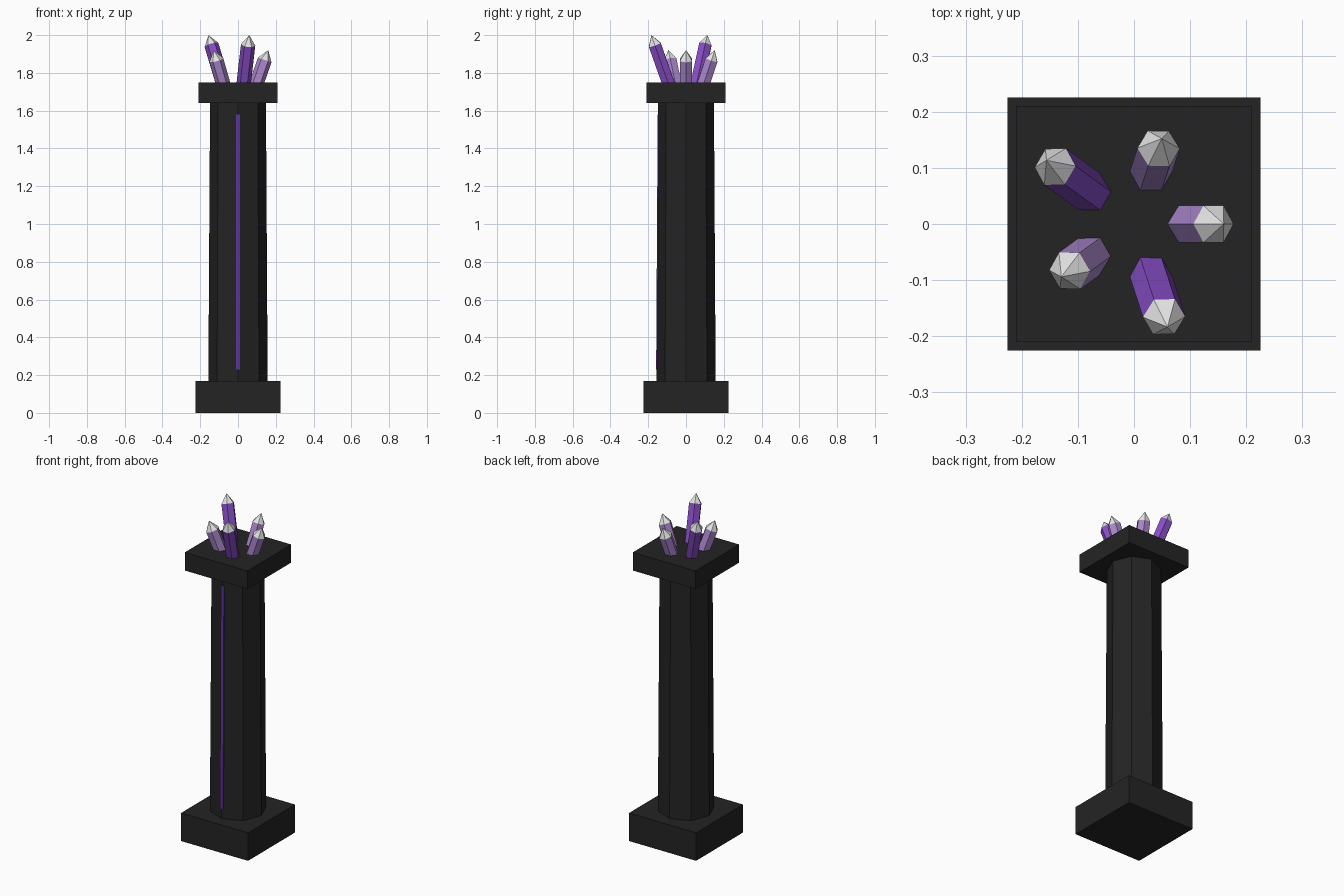
import bpy, bmesh, math
from mathutils import Matrix, Vector

cube = bpy.data.objects.get("Cube")
if cube:
    bpy.data.objects.remove(cube, do_unlink=True)


def material(name, *rgb):
    linear = [((c / 255 + 0.055) / 1.055) ** 2.4 for c in rgb] + [1]
    mat = bpy.data.materials.new(name)
    mat.use_nodes = True
    mat.diffuse_color = linear
    mat.node_tree.nodes["Principled BSDF"].inputs["Base Color"].default_value = linear
    return mat


STONE = material("black_stone", 36, 36, 36)
GLOW = material("violet_inlay", 94, 52, 160)
PURPLE = material("purple_crystal", 136, 78, 200)
LAVENDER = material("lavender_crystal", 172, 136, 206)
TIP = material("pale_tip", 228, 228, 228)


def finish(name, bm, mat):
    mesh = bpy.data.meshes.new(name)
    bm.to_mesh(mesh)
    bm.free()
    mesh.materials.append(mat)
    obj = bpy.data.objects.new(name, mesh)
    bpy.context.collection.objects.link(obj)
    return obj


def box(name, size, centre, mat, tilt=0):
    bm = bmesh.new()
    bmesh.ops.create_cube(bm, size=1)
    bm.transform(Matrix.Translation(centre) @ Matrix.Rotation(tilt, 4, "X")
                 @ Matrix.Diagonal((*size, 1)))
    return finish(name, bm, mat)


def prism(name, sides, r1, r2, height, matrix, mat):
    """Tapered prism standing on its local origin, one corner on local x."""
    bm = bmesh.new()
    bmesh.ops.create_cone(bm, cap_ends=True, segments=sides, radius1=r1,
                          radius2=r2, depth=height)
    corner = max(bm.verts, key=lambda v: v.co.xy.length).co
    spin = Matrix.Rotation(-math.atan2(corner.y, corner.x), 4, "Z")
    bm.transform(matrix @ Matrix.Translation((0, 0, height / 2)) @ spin)
    return finish(name, bm, mat)


# Pillar: square plinth, tapered octagonal shaft, square capital
BASE_TOP, CAP_BOTTOM, CAP_TOP = 0.17, 1.64, 1.75
R_LOW, R_HIGH = 0.157, 0.148
box("plinth", (0.45, 0.45, BASE_TOP), (0, 0, BASE_TOP / 2), STONE)
prism("shaft", 8, R_LOW, R_HIGH, CAP_BOTTOM - BASE_TOP,
      Matrix.Translation((0, 0, BASE_TOP)), STONE)
box("capital", (0.42, 0.42, CAP_TOP - CAP_BOTTOM),
    (0, 0, (CAP_TOP + CAP_BOTTOM) / 2), STONE)

# Glowing inlay running up the front corner of the shaft
lean = math.atan((R_LOW - R_HIGH) / (CAP_BOTTOM - BASE_TOP))
box("front_inlay", (0.02, 0.009, 1.35), (0, -0.1495, 0.905), GLOW, -lean)

# Ring of five crystals leaning outward, tall and short
TIP_LENGTH, RADIUS, BURIED = 0.055, 0.038, 0.03
for i in range(5):
    tall = i in (2, 4)
    angle = math.radians(72 * i)
    out = Vector((math.cos(angle), math.sin(angle), 0))
    foot = out * 0.1 + Vector((0, 0, CAP_TOP))
    apex = out * (0.193 if tall else 0.16) + Vector((0, 0, 2.0 if tall else 1.92))
    axis = apex - foot
    tilt = Matrix.Rotation(math.atan2(axis.dot(out), axis.z), 4,
                           Vector((0, 0, 1)).cross(out))
    direction = axis.normalized()
    body = axis.length - TIP_LENGTH
    prism(f"crystal_{i + 1}", 6, RADIUS, RADIUS, body + BURIED,
          Matrix.Translation(foot - direction * BURIED) @ tilt,
          PURPLE if tall else LAVENDER)
    prism(f"crystal_tip_{i + 1}", 6, RADIUS, 0, TIP_LENGTH,
          Matrix.Translation(foot + direction * body) @ tilt, TIP)
